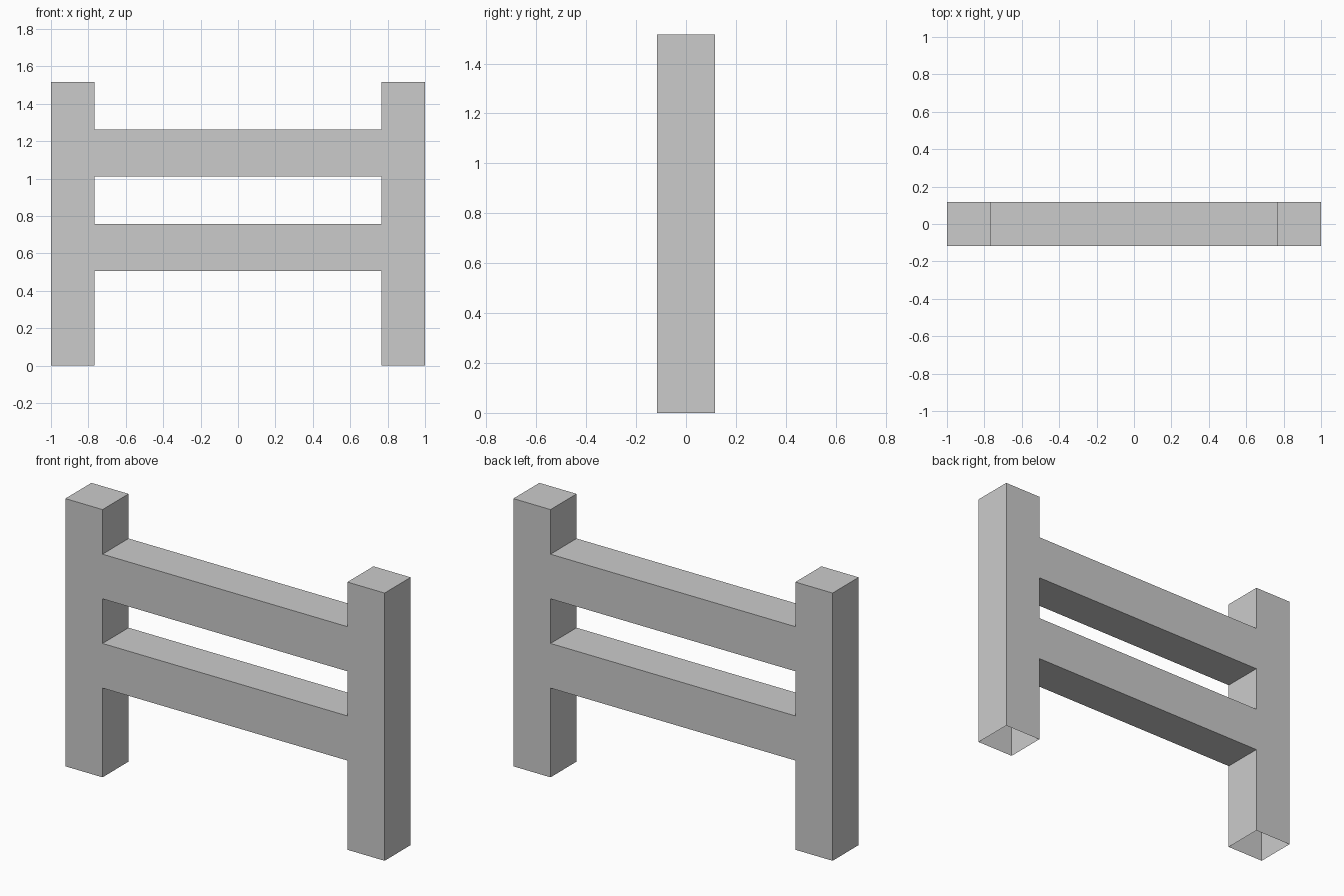
import bpy
import bmesh
from mathutils import Matrix, Vector

cube = bpy.data.objects.get("Cube")
if cube:
    bpy.data.objects.remove(cube, do_unlink=True)

GREY = (0.6, 0.6, 0.6, 1)
mat = bpy.data.materials.new("plain grey")
mat.use_nodes = True
mat.diffuse_color = GREY
mat.node_tree.nodes["Principled BSDF"].inputs["Base Color"].default_value = GREY

THICK = 0.233            # post width and depth of every part
HEIGHT = 1.516
STEP = HEIGHT / 6        # rails and gaps share this spacing
INNER = 1 - THICK        # inner face of each post


def box(name, centre, size, is_open):
    """Box without the faces whose normal passes the is_open test."""
    bm = bmesh.new()
    bmesh.ops.create_cube(bm, size=1, matrix=Matrix.Diagonal((*size, 1)))
    bm.normal_update()
    hidden = [f for f in bm.faces if is_open(f.normal)]
    bmesh.ops.delete(bm, geom=hidden, context='FACES')
    mesh = bpy.data.meshes.new(name)
    bm.to_mesh(mesh)
    bm.free()
    mesh.materials.append(mat)
    obj = bpy.data.objects.new(name, mesh)
    obj.location = Vector(centre)
    bpy.context.collection.objects.link(obj)


# Hollow posts, open underneath
for name, side in (("left_post", 1), ("right_post", -1)):
    box(name, (side * (1 - THICK / 2), 0, HEIGHT / 2),
        (THICK, THICK, HEIGHT), lambda n: n.z < -0.5)

# Rails flush with the posts, open where they meet them
for name, level in (("lower_rail", 2.5), ("upper_rail", 4.5)):
    box(name, (0, 0, level * STEP), (2 * INNER, THICK, STEP),
        lambda n: abs(n.x) > 0.5)
